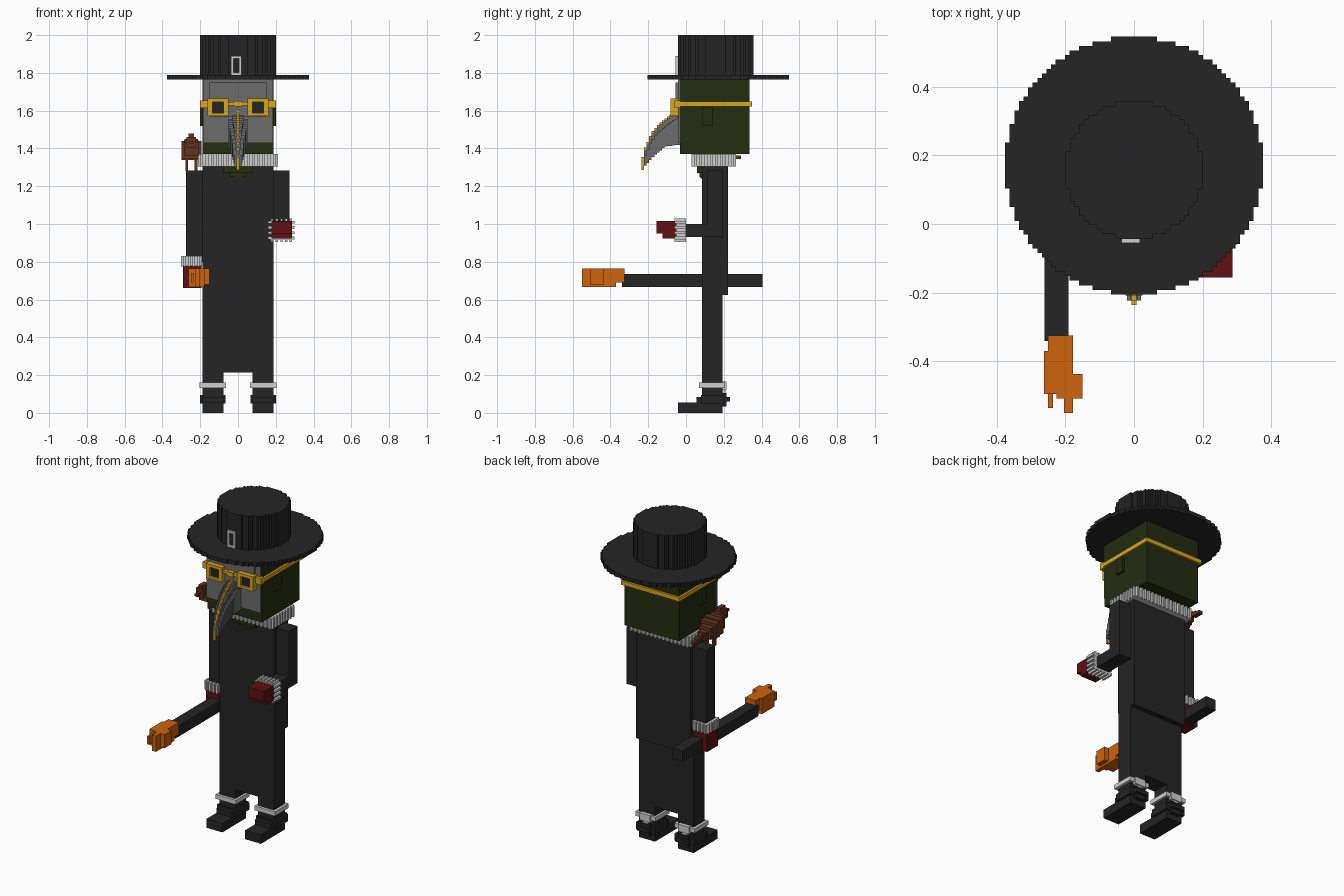
import bpy, bmesh, math

def mat(name, r, g, b):
    m = bpy.data.materials.new(name)
    m.diffuse_color = (r, g, b, 1)
    return m

BLACK = mat("black cloth", 0.018, 0.018, 0.018)
OLIVE = mat("dark olive", 0.017, 0.026, 0.005)
GREY = mat("mask grey", 0.15, 0.15, 0.15)
WHITE = mat("white trim", 0.62, 0.62, 0.62)
GOLD = mat("gold", 0.70, 0.38, 0.01)
ORANGE = mat("orange", 0.62, 0.125, 0.004)
RED = mat("dark red", 0.115, 0.005, 0.006)
BROWN = mat("brown", 0.13, 0.034, 0.016)
S = 0.0135  # step size of the blocky surfaces

def finish(name, bm, material):
    bmesh.ops.recalc_face_normals(bm, faces=bm.faces)
    me = bpy.data.meshes.new(name)
    bm.to_mesh(me)
    bm.free()
    me.materials.append(material)
    ob = bpy.data.objects.new(name, me)
    bpy.context.collection.objects.link(ob)
    return ob

def boxes(name, material, items):
    """One object from boxes given as (x0, x1, y0, y1, z0, z1)."""
    bm = bmesh.new()
    for x0, x1, y0, y1, z0, z1 in items:
        vs = bmesh.ops.create_cube(bm, size=1)["verts"]
        for v in vs:
            v.co = ((x0 + x1) / 2 + v.co.x * (x1 - x0),
                    (y0 + y1) / 2 + v.co.y * (y1 - y0),
                    (z0 + z1) / 2 + v.co.z * (z1 - z0))
    return finish(name, bm, material)

def stepped_disc(name, material, cx, cy, r, z0, z1):
    """Disc with a stair-stepped outline."""
    n = round(2 * r / S)
    s = 2 * r / n
    right = []
    for j in range(n):
        y = -r + j * s
        w = round(math.sqrt(max(r * r - (y + s / 2) ** 2, 0)) / s) * s
        if right and abs(right[-1][0] - w) < 1e-6:
            right[-1] = (w, y + s)
        else:
            right += [(w, y), (w, y + s)]
    outline = right + [(-x, y) for x, y in reversed(right)]
    bm = bmesh.new()
    f = bm.faces.new([bm.verts.new((cx + x, cy + y, z0)) for x, y in outline])
    top = bmesh.ops.extrude_face_region(bm, geom=[f])["geom"]
    for v in top:
        if isinstance(v, bmesh.types.BMVert):
            v.co.z = z1
    return finish(name, bm, material)

def ruff(name, u0, u1, v0, v1, h0, h1, axis="z", tooth=S):
    """Ribbed trim: a core with alternating teeth round its rim."""
    parts = [(u0 + tooth, u1 - tooth, v0 + tooth, v1 - tooth, h0, h1)]
    def teeth(a, b):
        n = max(3, round((b - a) / S) // 2 * 2 + 1)
        w = (b - a) / n
        return [(a + i * w, a + (i + 1) * w) for i in range(0, n, 2)]
    parts += [(a, b, v0, v1, h0, h1) for a, b in teeth(u0 + tooth, u1 - tooth)]
    parts += [(u0, u1, a, b, h0, h1) for a, b in teeth(v0 + tooth, v1 - tooth)]
    if axis == "y":
        parts = [(a, b, e, f, c, d) for a, b, c, d, e, f in parts]
    return boxes(name, WHITE, parts)

def lerp(pts, y):
    for (a, za), (b, zb) in zip(pts, pts[1:]):
        if b <= y <= a:
            return za + (zb - za) * (a - y) / (a - b)
    return pts[-1][1]

# hat
stepped_disc("hat_brim", BLACK, 0, 0.17, 0.375, 1.765, 1.79)
stepped_disc("hat_crown", BLACK, 0, 0.157, 0.2, 1.785, 2.0)
boxes("hat_buckle", WHITE, [
    (-0.036, -0.023, -0.055, -0.04, 1.79, 1.89), (0.005, 0.018, -0.055, -0.04, 1.79, 1.89),
    (-0.036, 0.018, -0.055, -0.04, 1.79, 1.803), (-0.036, 0.018, -0.055, -0.04, 1.877, 1.89)])
boxes("hat_buckle_centre", BLACK, [(-0.023, 0.005, -0.046, -0.038, 1.803, 1.877)])

# head with ears and neck scarf
boxes("head", OLIVE, [(-0.187, 0.187, -0.033, 0.337, 1.37, 1.77)])
boxes("ears", OLIVE, [(s * 0.193 - 0.008, s * 0.193 + 0.008, 0.085, 0.14, 1.52, 1.62) for s in (-1, 1)])
boxes("scarf", OLIVE, [(-0.08, 0.08, 0.058, 0.2, 1.27, 1.32),
                       (-0.045, 0.045, 0.072, 0.1, 1.25, 1.28),
                       (-0.02, 0.02, 0.078, 0.1, 1.24, 1.26)])

# mask plate with brow
boxes("mask", GREY, [(-0.185, 0.185, -0.043, -0.03, 1.43, 1.765),
                     (-0.15, 0.15, -0.055, -0.04, 1.57, 1.75)])

# goggles: strap, frames, bridge, lenses
gold = [(-0.2, 0.2, -0.047, 0.35, 1.622, 1.648)]
lens = []
for s in (-1, 1):
    c = s * 0.106
    for a, b, z0, z1 in ((-0.056, 0.056, 1.645, 1.664), (-0.056, 0.056, 1.573, 1.588),
                         (-0.056, -0.03, 1.58, 1.655), (0.03, 0.056, 1.58, 1.655)):
        gold.append((c + a, c + b, -0.083, -0.04, z0, z1))
    gold.append((s * 0.178 - 0.022, s * 0.178 + 0.022, -0.06, -0.03, 1.615, 1.655))
    lens.append((c - 0.031, c + 0.031, -0.07, -0.045, 1.585, 1.65))
gold += [(-0.055, 0.055, -0.075, -0.04, 1.628, 1.645), (-0.02, 0.02, -0.08, -0.04, 1.622, 1.65)]
boxes("goggles", GOLD, gold)
boxes("goggle_lenses", BLACK, lens)

# curved beak in stepped slices, with a gold ridge along the top
upper = [(-0.03, 1.61), (-0.075, 1.585), (-0.138, 1.535), (-0.18, 1.485), (-0.217, 1.40), (-0.24, 1.31)]
lower = [(-0.03, 1.42), (-0.11, 1.41), (-0.165, 1.365), (-0.2, 1.325), (-0.24, 1.285)]
beak, ridge = [], []
for i in range(15):
    y1 = -0.033 - i * S
    y0, ym = y1 - S, y1 - S / 2
    zt, zb = lerp(upper, ym), lerp(lower, ym)
    w = 0.051 if i < 6 else 0.051 - (i - 5) * 0.0038
    nxt = lerp(upper, ym - S)
    if i < 14:
        beak.append((-w, w, y0, y1, zb, zt - 0.04))
        beak.append((-w * 0.55, w * 0.55, y0, y1, zb, zt - 0.012))
    ridge.append((-0.008, 0.008, y0, y1, min(nxt, zt - 0.015) if i < 14 else 1.285, zt))
boxes("beak", GREY, beak)
boxes("beak_ridge", GOLD, ridge)

# collar, coat and legs
ruff("collar", -0.212, 0.212, 0.03, 0.265, 1.305, 1.37)
boxes("coat", BLACK, [(-0.187, 0.187, 0.085, 0.222, 0.625, 1.31)])
boxes("robe_skirt", BLACK, [(-0.187, 0.187, 0.086, 0.192, 0.215, 0.63)])
for s, side in ((-1, "left"), (1, "right")):
    def m(x0, x1, *rest):
        a, b = sorted((s * x0, s * x1))
        return (a, b) + rest
    boxes("leg_" + side, BLACK, [m(0.078, 0.187, 0.086, 0.192, 0.0, 0.22)])
    boxes("boot_" + side, BLACK, [m(0.078, 0.187, -0.042, 0.192, 0.0, 0.055),
                                  m(0.078, 0.187, 0.055, 0.19, 0.05, 0.085),
                                  m(0.066, 0.2, 0.08, 0.205, 0.05, 0.095),
                                  m(0.09, 0.175, 0.2, 0.232, 0.06, 0.085),
                                  m(0.1, 0.165, 0.19, 0.215, 0.035, 0.105)])
    boxes("ankle_trim_" + side, WHITE, [m(0.064, 0.204, 0.07, 0.206, 0.133, 0.16),
                                        m(0.095, 0.17, 0.19, 0.215, 0.12, 0.165),
                                        m(0.115, 0.15, 0.19, 0.208, 0.1, 0.13)])

# bent arm reaching forward
boxes("bent_arm", BLACK, [(0.18, 0.272, 0.11, 0.197, 0.93, 1.282),
                          (0.185, 0.272, -0.01, 0.12, 0.93, 1.0)])
ruff("bent_arm_cuff", 0.16, 0.3, 0.905, 1.03, -0.06, 0.0, axis="y")
boxes("bent_arm_glove", RED, [(0.177, 0.287, -0.155, -0.05, 0.95, 1.015),
                              (0.177, 0.287, -0.125, -0.05, 0.922, 1.015)])

# straight arm
boxes("straight_arm", BLACK, [(-0.275, -0.18, 0.11, 0.197, 0.8, 1.282)])
ruff("straight_arm_cuff", -0.302, -0.19, 0.088, 0.22, 0.775, 0.83)
boxes("straight_arm_glove", RED, [(-0.29, -0.192, 0.1, 0.208, 0.66, 0.78)])

# torch: stick with blocky flame
boxes("torch_stick", BLACK, [(-0.26, -0.19, -0.34, 0.405, 0.667, 0.735)])
boxes("torch_flame", ORANGE, [
    (-0.262, -0.178, -0.495, -0.37, 0.667, 0.765), (-0.25, -0.178, -0.375, -0.325, 0.69, 0.765),
    (-0.19, -0.15, -0.507, -0.437, 0.68, 0.765), (-0.225, -0.18, -0.507, -0.48, 0.667, 0.765),
    (-0.204, -0.178, -0.55, -0.49, 0.667, 0.765), (-0.25, -0.236, -0.535, -0.49, 0.69, 0.74)])

# shoulder bird: slanting stepped body, tail, head, beak, legs
X = -0.247
bird = [(-0.014, 0.014, 0.23 - i * 0.03, 0.29 - i * 0.03, 1.345 + i * 0.009, 1.362 + i * 0.009) for i in range(4)]
for i, (w, h) in enumerate(((0.025, 0.025), (0.04, 0.035), (0.053, 0.045), (0.053, 0.047), (0.04, 0.04))):
    y, z = 0.18 - i * 0.033, 1.365 + i * 0.009
    bird.append((-w, w, y - 0.02, y + 0.02, z - h, z + h))
bird += [(-0.025, 0.025, -0.025, 0.045, 1.405, 1.46), (-0.014, 0.014, -0.015, 0.035, 1.455, 1.478),
         (-0.035, 0.035, -0.005, 0.02, 1.43, 1.45), (-0.009, 0.009, -0.06, -0.02, 1.425, 1.44)]
bird += [(s * 0.025 - 0.007, s * 0.025 + 0.007, 0.1, 0.125, 1.28, 1.34) for s in (-1, 1)]
boxes("shoulder_bird", BROWN, [(X + a, X + b, c, d, e, f) for a, b, c, d, e, f in bird])
